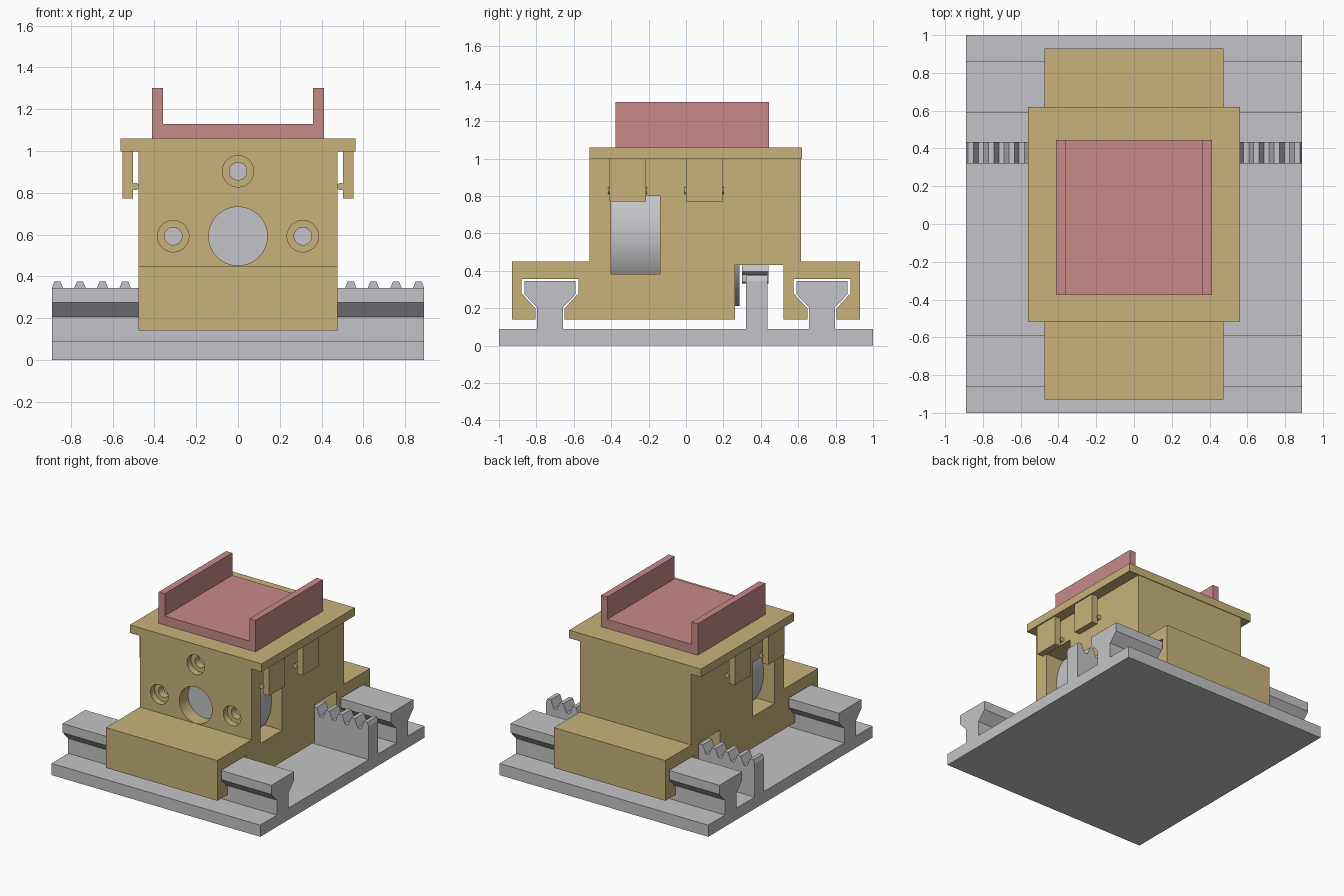
import bpy, bmesh, math
from mathutils import Vector

if "Cube" in bpy.data.objects:
    bpy.data.objects.remove(bpy.data.objects["Cube"])


def material(name, rgb):
    m = bpy.data.materials.new(name)
    m.diffuse_color = (*rgb, 1)
    m.use_nodes = True
    m.node_tree.nodes["Principled BSDF"].inputs["Base Color"].default_value = m.diffuse_color
    return m


GREY = material("light grey", (0.55, 0.55, 0.58))
TAN = material("tan", (0.58, 0.45, 0.195))
PINK = material("dusty pink", (0.58, 0.255, 0.255))


def prism(name, pts, axis, a, b, mat, flip=False):
    """Extrude a 2D outline from a to b; (y,z) points for axis x, (x,z) for axis y."""
    def place(p, t):
        return Vector((t, p[0], p[1]) if axis == "x" else (p[0], t, p[1]))
    bm = bmesh.new()
    lo = [bm.verts.new(place(p, a)) for p in pts]
    hi = [bm.verts.new(place(p, b)) for p in pts]
    bm.faces.new(lo)
    bm.faces.new(hi[::-1])
    n = len(pts)
    for i in range(n):
        j = (i + 1) % n
        bm.faces.new((lo[i], hi[i], hi[j], lo[j]))
    bmesh.ops.recalc_face_normals(bm, faces=bm.faces)
    if flip:
        bmesh.ops.reverse_faces(bm, faces=bm.faces)
    me = bpy.data.meshes.new(name)
    bm.to_mesh(me)
    bm.free()
    me.materials.append(mat)
    ob = bpy.data.objects.new(name, me)
    bpy.context.collection.objects.link(ob)
    return ob


def box(name, x, y, z, mat):
    pts = [(y[0], z[0]), (y[1], z[0]), (y[1], z[1]), (y[0], z[1])]
    return prism(name, pts, "x", x[0], x[1], mat)


def circle(cx, cz, r, n=64):
    return [(cx + r * math.cos(2 * math.pi * i / n),
             cz + r * math.sin(2 * math.pi * i / n)) for i in range(n)]


def smooth(ob):
    bpy.ops.object.select_all(action="DESELECT")
    ob.select_set(True)
    bpy.context.view_layer.objects.active = ob
    bpy.ops.object.shade_smooth_by_angle(angle=math.radians(30))


def cut(ob, cutter):
    cutter.hide_render = True
    cutter.hide_set(True)
    m = ob.modifiers.new("cut", "BOOLEAN")
    m.operation = "DIFFERENCE"
    m.solver = "EXACT"
    m.object = cutter


# Base plate and two flared rails
L = 0.89
box("base_plate", (-L, L), (-1, 1), (0, 0.09), GREY)
half = [(0.07, 0.08), (0.07, 0.205), (0.137, 0.275), (0.137, 0.345)]
for side, c in (("front", -0.727), ("back", 0.727)):
    pts = [(c + y, z) for y, z in half] + [(c - y, z) for y, z in half[::-1]]
    prism(side + "_rail", pts, "x", -L, L, GREY)

# Toothed rack
PITCH, ROOT, TIP = 0.108, 0.312, 0.375
pts = [(L, 0.08), (-L, 0.08)]
for k in range(-8, 9):
    c = k * PITCH
    tooth = [(c - 0.04, ROOT), (c - 0.015, TIP), (c + 0.015, TIP), (c + 0.04, ROOT)]
    if k == -8:
        tooth[0] = (-L, 0.347)
    if k == 8:
        tooth[3] = (L, 0.347)
    pts += tooth
prism("rack", pts, "y", 0.32, 0.435, GREY)

# Carriage body, outlined with two rail slots and a rack channel
slot = [(0.078, 0.14), (0.078, 0.2), (0.152, 0.28), (0.152, 0.357)]


def rail_slot(c):
    return [(c - y, z) for y, z in slot] + [(c + y, z) for y, z in slot[::-1]]


outline = ([(-0.93, 0.14)] + rail_slot(-0.727)
           + [(0.262, 0.14), (0.262, 0.43), (0.52, 0.43), (0.52, 0.14)]
           + rail_slot(0.727)
           + [(0.93, 0.14), (0.93, 0.45), (0.615, 0.45), (0.615, 1.0),
              (-0.515, 1.0), (-0.515, 0.45)] + [(-0.93, 0.45)])
body = prism("carriage_body", outline, "x", -0.475, 0.475, TAN)

# Motor chamber, side windows, shaft hole and counterbored screw holes
AX = 0.592
cut(body, prism("chamber_cutter", circle(0, AX, 0.385), "y", -0.408, 0.495, TAN))
cut(body, box("window_cutter", (-0.6, 0.6), (-0.402, -0.14), (0.382, 0.8), TAN))
cut(body, prism("shaft_hole_cutter", circle(0, AX, 0.14), "y", -0.6, -0.35, TAN))
for i, (x, z) in enumerate([(0, 0.903), (-0.31, AX), (0.31, AX)]):
    cut(body, prism(f"screw_hole_cutter_{i}", circle(x, z, 0.042, 32), "y", -0.6, -0.35, TAN))
    cut(body, prism(f"counterbore_cutter_{i}", circle(x, z, 0.075, 48), "y", -0.6, -0.465, TAN))
smooth(body)

# Motor, shaft and pinion inside the carriage
smooth(prism("motor", circle(0, AX, 0.38), "y", -0.402, 0.285, GREY, flip=True))
smooth(prism("motor_shaft", circle(0, AX, 0.04, 32), "y", 0.28, 0.46, GREY, flip=True))
gear = []
N = 14
for k in range(N):
    a = -math.pi / 2 + (k + 0.5) * 2 * math.pi / N
    for da, r in ((-0.15, 0.205), (-0.06, 0.262), (0.06, 0.262), (0.15, 0.205)):
        gear.append((r * math.cos(a + da), AX + r * math.sin(a + da)))
prism("pinion", gear, "y", 0.30, 0.44, GREY, flip=True)

# Top plate
box("top_plate", (-0.562, 0.562), (-0.515, 0.62), (0.998, 1.06), TAN)

# Hanging side clips with retaining pins
for s, side in ((-1, "left"), (1, "right")):
    for y0, where in ((-0.41, "front"), (0.0, "back")):
        y1 = y0 + 0.195
        xs = sorted((s * 0.502, s * 0.553))
        box(f"{side}_{where}_clip", xs, (y0, y1), (0.772, 1.0), TAN)
        smooth(prism(f"{side}_{where}_pin", circle(s * 0.492, 0.83, 0.018, 24), "y",
                     y0 - 0.007, y1 + 0.007, TAN))

# Pink tray on top
tray = [(-0.412, 1.06), (0.412, 1.06), (0.412, 1.302), (0.36, 1.302),
        (0.36, 1.13), (-0.36, 1.13), (-0.36, 1.302), (-0.412, 1.302)]
prism("top_tray", tray, "y", -0.377, 0.445, PINK)
